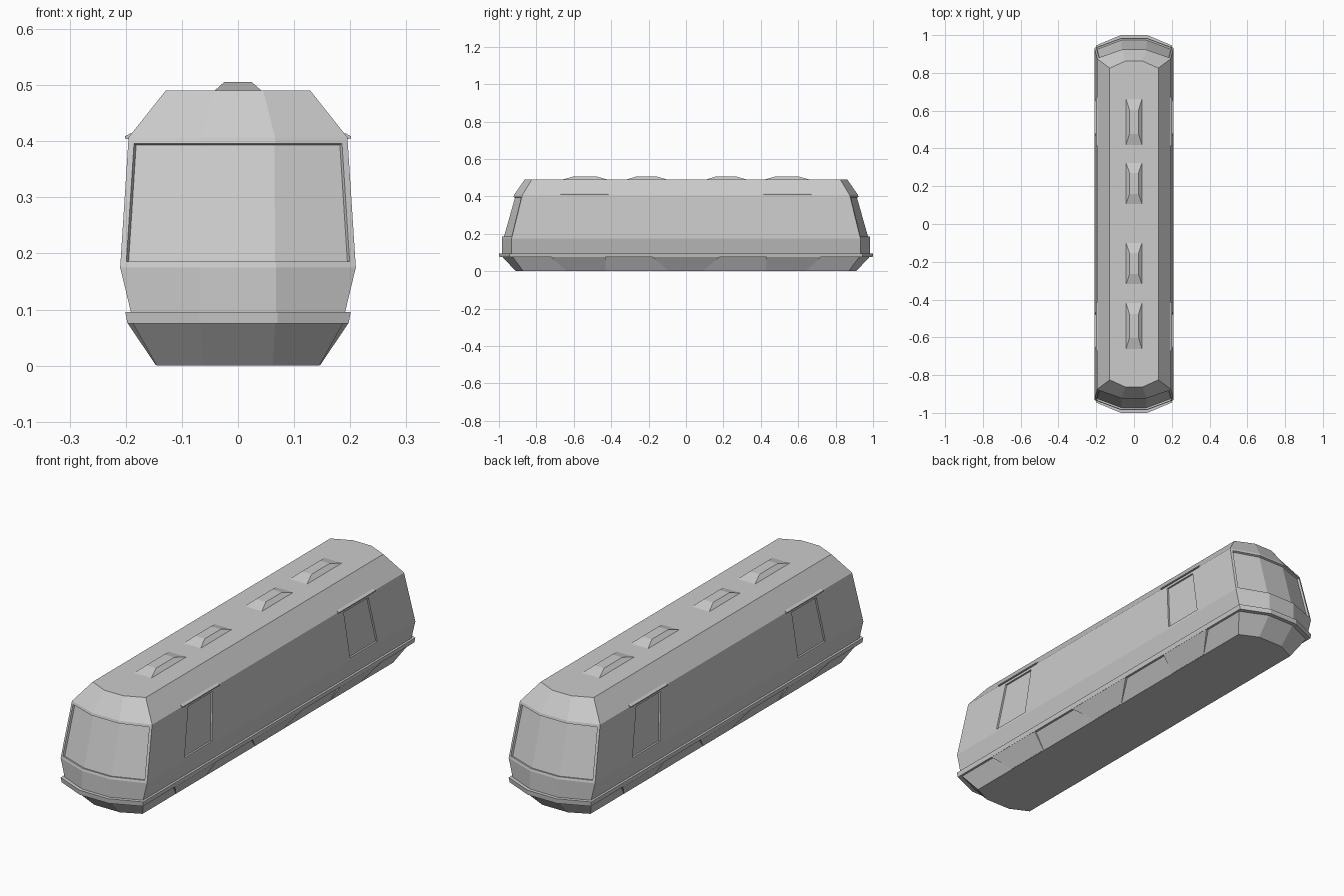
import bpy, bmesh

if "Cube" in bpy.data.objects:
    bpy.data.objects.remove(bpy.data.objects["Cube"])


def finish(bm, name):
    bmesh.ops.recalc_face_normals(bm, faces=bm.faces)
    me = bpy.data.meshes.new(name)
    bm.to_mesh(me)
    bm.free()
    ob = bpy.data.objects.new(name, me)
    bpy.context.collection.objects.link(ob)
    return ob


def hull(bm, points):
    vs = [bm.verts.new(p) for p in points]
    bmesh.ops.convex_hull(bm, input=vs)


# Body shell: stacked rings with three-faceted ends
# (z, half width, half width of centre facet, end y at centre, end y at corner)
RINGS = [
    (0.0, 0.145, 0.062, 0.91, 0.87),
    (0.075, 0.187, 0.066, 0.98, 0.925),
    (0.075, 0.197, 0.070, 0.998, 0.943),
    (0.096, 0.201, 0.070, 1.0, 0.945),
    (0.096, 0.191, 0.068, 0.985, 0.932),
    (0.175, 0.210, 0.068, 0.985, 0.932),
    (0.407, 0.195, 0.066, 0.92, 0.875),
    (0.490, 0.129, 0.045, 0.863, 0.825),
]
bm = bmesh.new()
loops = []
for z, w, c, yc, yk in RINGS:
    plan = [(-w, -yk), (-c, -yc), (c, -yc), (w, -yk),
            (w, yk), (c, yc), (-c, yc), (-w, yk)]
    loops.append([bm.verts.new((x, y, z)) for x, y in plan])
glass = {0: [], 4: []}
for r, (a, b) in enumerate(zip(loops, loops[1:])):
    for i in range(8):
        j = (i + 1) % 8
        f = bm.faces.new((a[i], a[j], b[j], b[i]))
        if r == 5 and i % 4 != 3:
            glass[i // 4 * 4].append(f)
bm.faces.new(loops[0][::-1])
bm.faces.new(loops[-1])
bmesh.ops.recalc_face_normals(bm, faces=bm.faces)

# Recessed windscreens at both ends
for faces in glass.values():
    bmesh.ops.inset_region(bm, faces=faces, thickness=0.011, use_even_offset=True)
    bmesh.ops.inset_region(bm, faces=faces, thickness=0.001, depth=-0.009, use_even_offset=True)
body = finish(bm, "body_shell")


def wall_x(z):
    return 0.210 - (z - 0.175) * 0.015 / 0.232


# Recessed side doors, cut out of the sloping walls
bm = bmesh.new()
for sx in (-1, 1):
    for sy in (-1, 1):
        outline = [(0.48, 0.187), (0.67, 0.187), (0.625, 0.393), (0.455, 0.393)]
        hull(bm, [(sx * (wall_x(z) + d), sy * y, z)
                  for y, z in outline for d in (-0.008, 0.03)])
cutter = finish(bm, "door_cutter")
cutter.hide_render = True
cutter.hide_viewport = True
cutter.display_type = 'WIRE'
mod = body.modifiers.new("doors", 'BOOLEAN')
mod.operation = 'DIFFERENCE'
mod.solver = 'EXACT'
mod.object = cutter

# Rain gutters over the doors
bm = bmesh.new()
for sx in (-1, 1):
    for sy in (-1, 1):
        hull(bm, [(sx * x, sy * y, z) for y in (0.415, 0.67)
                  for x, z in ((0.19, 0.403), (0.201, 0.405), (0.201, 0.409), (0.19, 0.415))])
finish(bm, "door_gutters")

# Raised skirt panels, narrowing towards the bottom
bm = bmesh.new()
for sx in (-1, 1):
    for top, bottom in (((-0.72, -0.43), (-0.64, -0.43)),
                        ((-0.18, 0.18), (-0.09, 0.09)),
                        ((0.43, 0.72), (0.43, 0.64))):
        hull(bm, [(sx * x, y, 0.076) for y in top for x in (0.17, 0.197)]
             + [(sx * x, y, 0.001) for y in bottom for x in (0.13, 0.1465)])
finish(bm, "skirt_panels")

# Roof pods
bm = bmesh.new()
for y in (-0.54, -0.21, 0.215, 0.54):
    half = 0.125 if abs(y) > 0.4 else 0.112
    hull(bm, [(sx * w, y + sy * l, z) for sx in (-1, 1) for sy in (-1, 1)
              for w, l, z in ((0.043, half, 0.489), (0.024, half * 0.5, 0.506))])
finish(bm, "roof_pods")
